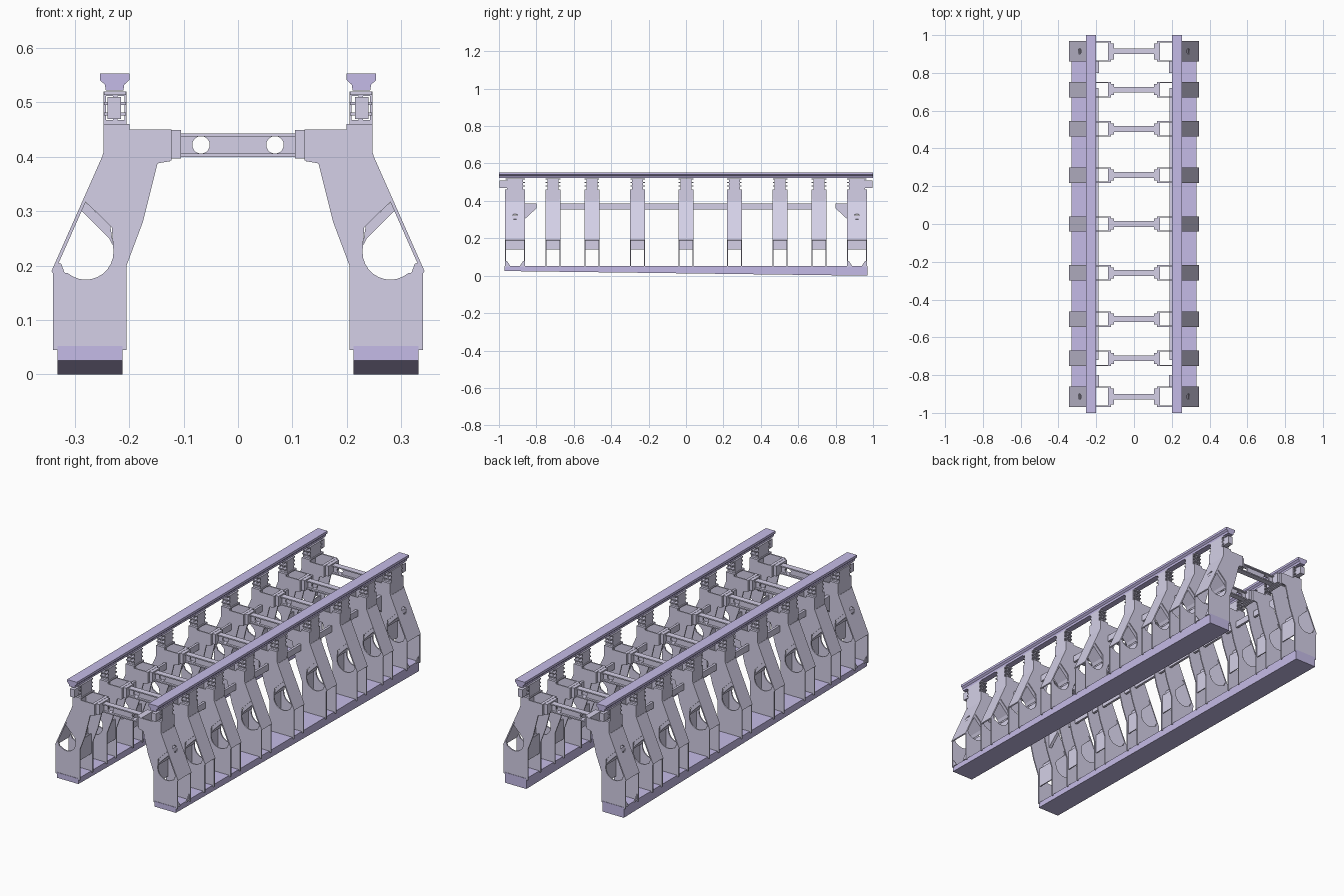
import bpy, bmesh, math
from mathutils import Matrix, Vector

if "Cube" in bpy.data.objects:
    bpy.data.objects.remove(bpy.data.objects["Cube"])


def material(name, color):
    m = bpy.data.materials.new(name)
    m.diffuse_color = color
    m.use_nodes = True
    m.node_tree.nodes["Principled BSDF"].inputs["Base Color"].default_value = m.diffuse_color
    return m


PURPLE = material("purple", (0.56, 0.50, 0.80, 1))
LILAC = material("lilac_grey", (0.66, 0.63, 0.80, 1))

# Plane matrices: local XY profile -> world, extruded along local Z
XZ = Matrix(((1, 0, 0, 0), (0, 0, 1, 0), (0, 1, 0, 0), (0, 0, 0, 1)))
YZ = Matrix(((0, 0, 1, 0), (1, 0, 0, 0), (0, 1, 0, 0), (0, 0, 0, 1)))


def rect(x0, x1, y0, y1):
    return [(x0, y0), (x1, y0), (x1, y1), (x0, y1)]


def circle(cx, cy, rx, ry=None, n=20):
    ry = ry or rx
    return [(cx + rx * math.cos(2 * math.pi * i / n), cy + ry * math.sin(2 * math.pi * i / n)) for i in range(n)]


def plate(name, loops, a, b, plane=XZ):
    """Mesh from flat loops (the later loops are holes) extruded from a to b."""
    cu = bpy.data.curves.new(name, 'CURVE')
    cu.dimensions = '2D'
    cu.fill_mode = 'BOTH'
    cu.extrude = (b - a) / 2
    for pts in loops:
        s = cu.splines.new('POLY')
        s.points.add(len(pts) - 1)
        for p, co in zip(s.points, pts):
            p.co = (co[0], co[1], 0, 1)
        s.use_cyclic_u = True
    ob = bpy.data.objects.new(name, cu)
    bpy.context.collection.objects.link(ob)
    deps = bpy.context.evaluated_depsgraph_get()
    me = bpy.data.meshes.new_from_object(ob.evaluated_get(deps))
    bpy.data.objects.remove(ob)
    me.transform(plane @ Matrix.Translation((0, 0, (a + b) / 2)))
    bm = bmesh.new()
    bm.from_mesh(me)
    bmesh.ops.remove_doubles(bm, verts=bm.verts, dist=1e-5)
    bmesh.ops.recalc_face_normals(bm, faces=bm.faces)
    bm.to_mesh(me)
    bm.free()
    for f in me.polygons:
        f.use_smooth = False
    me.name = name
    return me


def place(me, ys=(0,), mirror=True, mat=LILAC, flip_y=False):
    """Put linked copies along y, mirrored to the other side in x."""
    me.materials.clear()
    me.materials.append(mat)
    for y in ys:
        ob = bpy.data.objects.new(me.name, me)
        ob.location.y = y
        bpy.context.collection.objects.link(ob)
        if mirror or flip_y:
            m = ob.modifiers.new("mirror", 'MIRROR')
            m.use_axis = (mirror, flip_y, False)
            m.use_mirror_merge = False


# Tapered base beams
place(plate("base_beam", [[(-0.97, 0.025), (0.97, 0), (0.97, 0.052), (-0.97, 0.052)]], 0.212, 0.332, YZ), mat=PURPLE)

# Top rails
rail = [(0.211, 0.522), (0.243, 0.522), (0.245, 0.533), (0.254, 0.541), (0.254, 0.553),
        (0.2, 0.553), (0.2, 0.541), (0.209, 0.533)]
place(plate("top_rail", [rail], -1, 1), mat=PURPLE)

# Leg side plate outline with the rounded opening cut in from the outer edge
arc = [(0.28 + 0.051 * math.cos(math.radians(-50 - i * 13)), 0.225 + 0.051 * math.sin(math.radians(-50 - i * 13)))
       for i in range(11)]
leg = ([(0.205, 0.045), (0.34, 0.045), (0.34, 0.185), (0.343, 0.19), (0.334, 0.207), (0.325, 0.203), (0.319, 0.187)]
       + arc +
       [(0.232, 0.27), (0.284, 0.321), (0.25, 0.40), (0.247, 0.41), (0.247, 0.46), (0.20, 0.46), (0.20, 0.45),
        (0.125, 0.45), (0.125, 0.392), (0.148, 0.388), (0.175, 0.28), (0.205, 0.20)])

# Sloping outer face plane: local x = world y, local y = up the slope
low, high = Vector((0.343, 0, 0.19)), Vector((0.25, 0, 0.40))
up = (high - low).normalized()
side = Vector((0, 1, 0))
slope = Matrix((side, up, side.cross(up))).transposed().to_4x4()
slope.translation = low
length = (high - low).length
inward = -0.006 if side.cross(up).x > 0 else 0.0

MID = [-0.711, -0.503, -0.259, 0, 0.259, 0.503, 0.711]
END = [-0.914, 0.914]

for kind, ys, w in (("mid", MID, 0.041), ("end", END, 0.054)):
    # Side plates, front and back of each frame
    place(plate(kind + "_leg_plate", [leg], w - 0.006, w), ys, flip_y=True)
    # Outer sloping face, with a round hole on the end frames
    loops = [rect(-w, w, 0, length)]
    if kind == "end":
        loops.append(circle(0, 0.137, 0.017))
    place(plate(kind + "_outer_face", loops, inward, inward + 0.006, slope), ys)
    place(plate(kind + "_shoulder_face", [rect(0.241, 0.247, 0.398, 0.46)], -w, w), ys)
    place(plate(kind + "_head_cap", [rect(0.20, 0.247, 0.454, 0.46)], -w, w), ys)
    # Inner bulkhead along the top of the opening, and its lower web
    hood = [(0.285, 0.321), (0.235, 0.274), (0.229, 0.235), (0.237, 0.25), (0.29, 0.303)]
    place(plate(kind + "_bulkhead", [hood], -w + 0.004, w - 0.004), ys)
    place(plate(kind + "_lower_web", [rect(0.211, 0.216, 0.14, 0.24)], -w + 0.004, w - 0.004), ys)
    # Socket where the cross tie enters the leg
    place(plate(kind + "_tie_socket", [rect(0.105, 0.127, 0.397, 0.449)], -w + 0.012, w - 0.012), ys)
    place(plate(kind + "_socket_wall", [rect(0.122, 0.137, 0.393, 0.45)], -w, w), ys)
    # Pedestal between leg and rail
    post = [rect(0.205, 0.247, 0.46, 0.52), rect(0.209, 0.222, 0.468, 0.512), rect(0.23, 0.243, 0.468, 0.512)]
    place(plate(kind + "_pedestal", post, -w + 0.012, w - 0.012), ys)
    for z in (0.476, 0.495, 0.514):
        place(plate(kind + "_pedestal_ledge", [rect(0.206, 0.246, z, z + 0.006)], -w + 0.002, w - 0.002), ys)

ALL = MID + END
# Cross ties: pierced web with two flanges
place(plate("tie_web", [rect(-0.11, 0.11, 0.402, 0.441), circle(-0.068, 0.422, 0.016), circle(0.068, 0.422, 0.016)],
            -0.004, 0.004), ALL, mirror=False)
for z in (0.400, 0.437):
    place(plate("tie_flange", [rect(-0.11, 0.11, z, z + 0.006)], -0.015, 0.015), ALL, mirror=False)

# Lengthwise stringers and their end brackets
place(plate("stringer", [rect(-0.72, 0.72, 0.355, 0.387)], 0.188, 0.2, YZ))
place(plate("end_bracket", [[(0.80, 0.36), (0.865, 0.30), (0.865, 0.387), (0.80, 0.385)]], 0.184, 0.2, YZ), flip_y=True)

# Corner gussets at the feet of the end frames
gusset = [(0.024, 0.05), (0.05, 0.05), (0.05, 0.08), (0.044, 0.08)]
place(plate("foot_gusset", [gusset], 0.332, 0.337, YZ), END, flip_y=True)

# Small clamps under the rail ends
place(plate("rail_end_clamp", [rect(0.95, 0.998, 0.47, 0.51)], 0.215, 0.24, YZ), flip_y=True)
